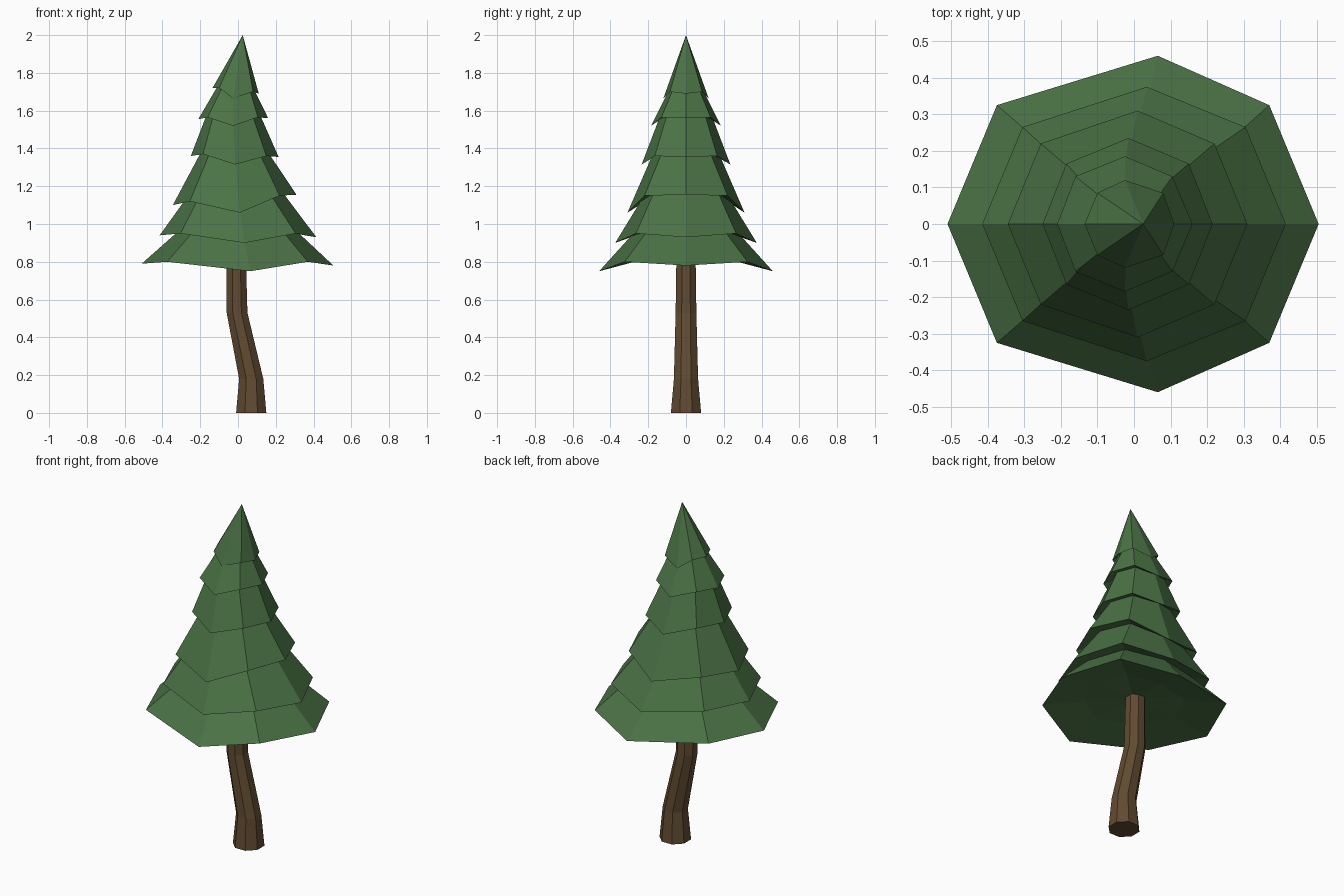
import bpy, bmesh, math

if "Cube" in bpy.data.objects:
    bpy.data.objects.remove(bpy.data.objects["Cube"])


def material(name, rgb):
    m = bpy.data.materials.new(name)
    m.diffuse_color = (*rgb, 1)
    m.use_nodes = True
    m.node_tree.nodes["Principled BSDF"].inputs["Base Color"].default_value = m.diffuse_color
    return m


def add_object(name, bm, mat):
    bmesh.ops.recalc_face_normals(bm, faces=bm.faces[:])
    me = bpy.data.meshes.new(name)
    bm.to_mesh(me)
    bm.free()
    me.materials.append(mat)
    ob = bpy.data.objects.new(name, me)
    bpy.context.collection.objects.link(ob)
    return ob


def bridge(bm, a, b):
    n = len(a)
    for i in range(n):
        bm.faces.new((a[i], a[(i + 1) % n], b[(i + 1) % n], b[i]))


def fan(bm, ring, tip):
    n = len(ring)
    for i in range(n):
        bm.faces.new((ring[i], ring[(i + 1) % n], tip))


# Trunk: bent, tapering octagon (z, centre x, half width)
bm = bmesh.new()
rings = []
for z, cx, w in [(0, 0.07, 0.08), (0.18, 0.07, 0.064), (0.53, -0.005, 0.055), (0.88, -0.01, 0.05)]:
    r = w / math.cos(math.pi / 8)
    angles = [math.pi / 8 + i * math.pi / 4 for i in range(8)]
    rings.append([bm.verts.new((cx + r * math.cos(a), r * math.sin(a), z)) for a in angles])
for a, b in zip(rings, rings[1:]):
    bridge(bm, a, b)
bm.faces.new(rings[0])
bm.faces.new(rings[-1])
add_object("trunk", bm, material("bark", (0.12, 0.07, 0.03)))

# Foliage: half outline of each skirt edge from +x round to -x, mirrored in y
TIERS = [
    [(0.505, 0, 0.78), (0.37, 0.325, 0.80), (0.065, 0.46, 0.75), (-0.375, 0.325, 0.80), (-0.51, 0, 0.79)],
    [(0.415, 0, 0.93), (0.305, 0.265, 0.95), (0.035, 0.375, 0.90), (-0.305, 0.265, 0.95), (-0.415, 0, 0.94)],
    [(0.31, 0, 1.155), (0.22, 0.22, 1.15), (0.01, 0.31, 1.06), (-0.255, 0.22, 1.12), (-0.345, 0, 1.10)],
    [(0.215, 0, 1.355), (0.15, 0.165, 1.36), (-0.015, 0.235, 1.315), (-0.185, 0.165, 1.37), (-0.25, 0, 1.36)],
    [(0.16, 0, 1.56), (0.105, 0.13, 1.565), (-0.025, 0.185, 1.52), (-0.16, 0.13, 1.565), (-0.21, 0, 1.555)],
    [(0.11, 0, 1.69), (0.08, 0.085, 1.70), (-0.025, 0.12, 1.665), (-0.1, 0.085, 1.72), (-0.135, 0, 1.72)],
]
bm = bmesh.new()
upper = None
for k, half in enumerate(TIERS):
    pts = half + [(x, -y, z) for x, y, z in half[3:0:-1]]
    cx = (half[0][0] + half[-1][0]) / 2
    top = max(p[2] for p in pts)
    s = 0.55 if k == 0 else 0.78
    lift = 0.03 if k == 0 else 0.01
    outer = [bm.verts.new(p) for p in pts]
    inner = [bm.verts.new((cx + (x - cx) * s, y * s, (z + top) / 2 + lift)) for x, y, z in pts]
    bridge(bm, inner, outer)            # underside of the skirt
    if upper:
        bridge(bm, upper, inner)        # slope of the skirt below
    else:
        fan(bm, inner, bm.verts.new((0, 0, 0.84)))
    upper = outer
fan(bm, upper, bm.verts.new((0.025, 0, 2.0)))
add_object("foliage", bm, material("needles", (0.07, 0.17, 0.06)))
